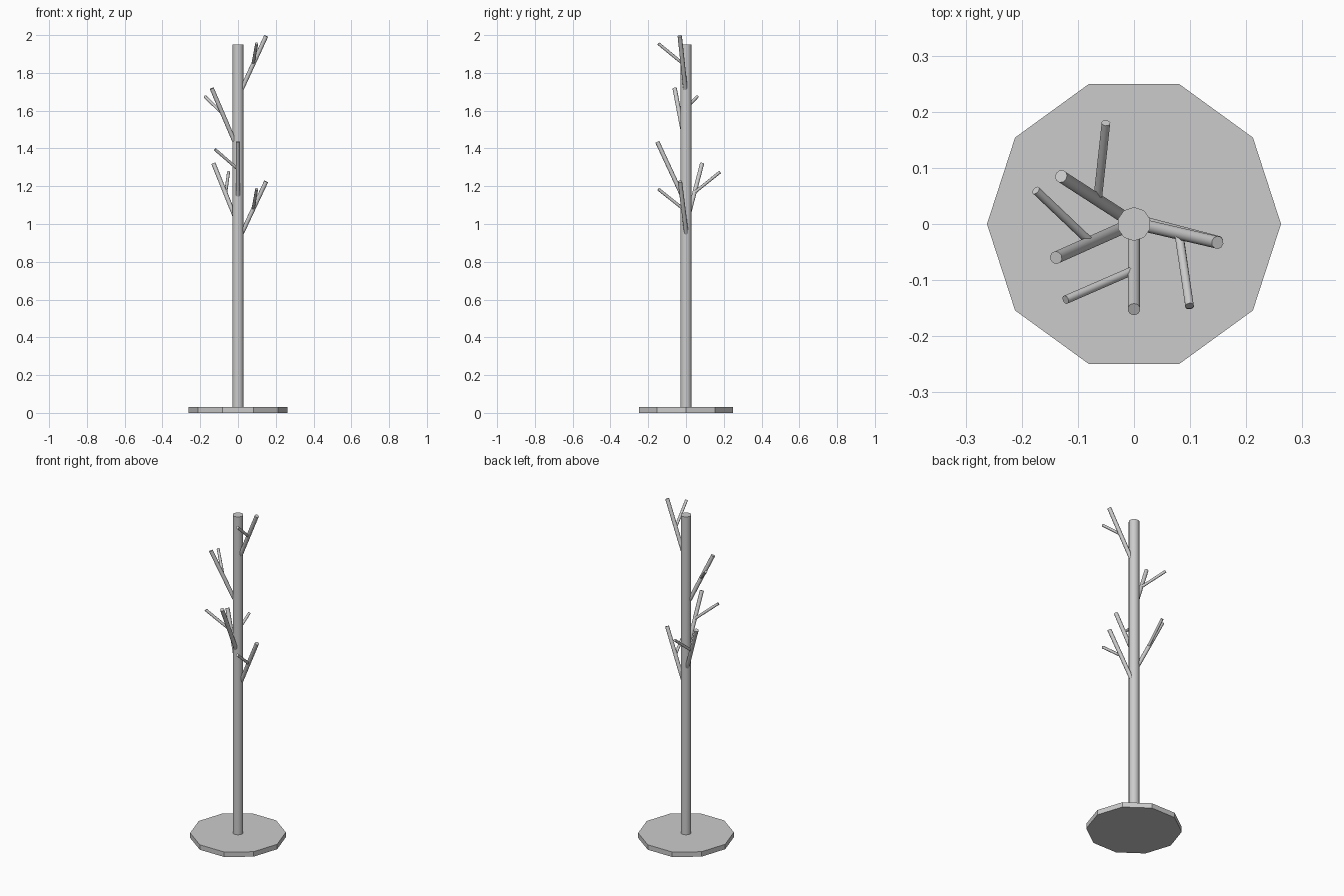
import bpy, math
from mathutils import Vector

if "Cube" in bpy.data.objects:
    bpy.data.objects.remove(bpy.data.objects["Cube"])


def rod(name, start, end, radius, sides=10, smooth=True):
    """Closed cylinder running between two points."""
    a, b = Vector(start), Vector(end)
    axis = b - a
    bpy.ops.mesh.primitive_cylinder_add(vertices=sides, radius=radius, depth=axis.length,
                                        location=(a + b) / 2,
                                        rotation=axis.to_track_quat('Z', 'Y').to_euler())
    ob = bpy.context.object
    ob.name = name
    if smooth:
        bpy.ops.object.shade_smooth_by_angle(angle=math.radians(40))
    return ob


# Ten-sided base plate, corners on the x axis
base = rod("base", (0, 0, 0), (0, 0, 0.03), 0.262, smooth=False)
base.rotation_euler.z = math.radians(18)

# Central pole
rod("pole", (0, 0, 0.03), (0, 0, 1.95), 0.03)

# Hooks: main start, main tip, twig start, twig tip
hooks = [
    ((0.02, 0.002, 0.95), (0.149, -0.032, 1.225), (0.08, -0.015, 1.08), (0.099, -0.147, 1.185)),
    ((0.02, -0.003, 1.715), (0.149, -0.033, 1.995), (0.08, -0.018, 1.85), (0.099, -0.146, 1.955)),
    ((-0.017, 0.012, 1.04), (-0.13, 0.085, 1.32), (-0.065, 0.043, 1.165), (-0.05, 0.18, 1.275)),
    ((-0.02, -0.007, 1.44), (-0.139, -0.06, 1.718), (-0.078, -0.032, 1.58), (-0.175, 0.06, 1.675)),
    ((0, -0.02, 1.15), (0, -0.152, 1.435), (0, -0.082, 1.29), (-0.122, -0.135, 1.395)),
]
for i, (a, b, c, d) in enumerate(hooks, 1):
    rod(f"hook_{i}", a, b, 0.0115)
    rod(f"hook_twig_{i}", c, d, 0.008)

# Make the plate turn about its own vertical axis exactly
bpy.context.view_layer.update()
